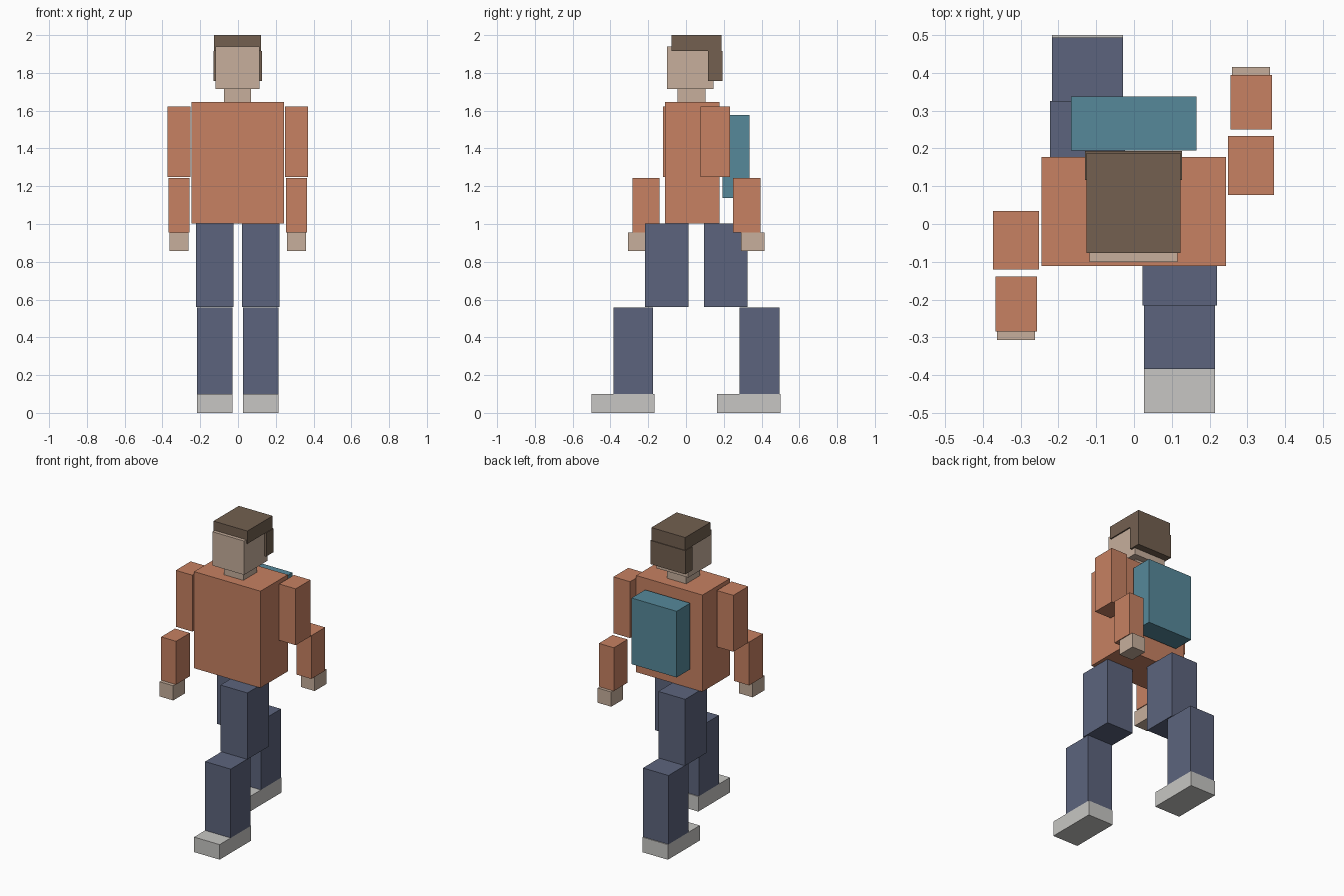
import bpy
from mathutils import Vector

if "Cube" in bpy.data.objects:
    bpy.data.objects.remove(bpy.data.objects["Cube"], do_unlink=True)


def make_material(name, rgb):
    linear = [((c / 255 + 0.055) / 1.055) ** 2.4 for c in rgb] + [1]
    mat = bpy.data.materials.new(name)
    mat.use_nodes = True
    mat.diffuse_color = linear
    for node in mat.node_tree.nodes:
        if node.type == "BSDF_PRINCIPLED":
            node.inputs["Base Color"].default_value = linear
    return mat


skin = make_material("skin", (199, 175, 156))
hair = make_material("brown_hair", (115, 96, 80))
shirt = make_material("orange_shirt", (199, 129, 98))
trousers = make_material("blue_trousers", (92, 100, 125))
pack = make_material("teal_pack", (86, 137, 154))
boots = make_material("light_boots", (199, 198, 195))


def box(name, mat, xs, ys, zs):
    """Axis-aligned box from its x, y and z extents."""
    low, high = Vector((xs[0], ys[0], zs[0])), Vector((xs[1], ys[1], zs[1]))
    bpy.ops.mesh.primitive_cube_add(size=1, location=(low + high) / 2)
    obj = bpy.context.object
    obj.name = name
    obj.scale = high - low
    bpy.ops.object.transform_apply(location=False, rotation=False, scale=True)
    obj.data.materials.append(mat)


# Body, head and pack
box("torso", shirt, (-0.245, 0.243), (-0.111, 0.177), (1.002, 1.645))
box("neck", skin, (-0.073, 0.07), (-0.044, 0.102), (1.645, 1.715))
box("head", skin, (-0.118, 0.115), (-0.1, 0.145), (1.715, 1.94))
box("hair_cap", hair, (-0.126, 0.123), (-0.077, 0.188), (1.915, 2.0))
box("hair_back", hair, (-0.13, 0.127), (0.116, 0.193), (1.758, 1.915))
box("backpack", pack, (-0.167, 0.165), (0.194, 0.337), (1.137, 1.577))


def limb(side, parts, shift):
    """Boxes of one limb; x is measured outward from the body's middle."""
    sign = 1 if side == "left" else -1
    for name, mat, inner, outer, ys, zs in parts:
        xs = sorted((sign * inner + shift, sign * outer + shift))
        box(side + "_" + name, mat, xs, ys, zs)


# Swinging arms: left back, right forward
for side, upper, lower, hand in (
        ("left", (0.077, 0.233), (0.25, 0.395), (0.292, 0.415)),
        ("right", (-0.121, 0.035), (-0.284, -0.139), (-0.307, -0.184))):
    limb(side, (
        ("upper_arm", shirt, 0.25, 0.372, upper, (1.248, 1.623)),
        ("forearm", shirt, 0.256, 0.366, lower, (0.956, 1.244)),
        ("hand", skin, 0.261, 0.361, hand, (0.858, 0.956))), -0.001)

# Striding legs: left forward, right back
for side, thigh, shin, foot in (
        ("left", (-0.216, 0.014), (-0.384, -0.174), (-0.5, -0.168)),
        ("right", (0.095, 0.326), (0.282, 0.494), (0.165, 0.5))):
    limb(side, (
        ("thigh", trousers, 0.023, 0.221, thigh, (0.56, 1.002)),
        ("shin", trousers, 0.028, 0.216, shin, (0.1, 0.558)),
        ("boot", boots, 0.028, 0.216, foot, (0, 0.1))), -0.001)
